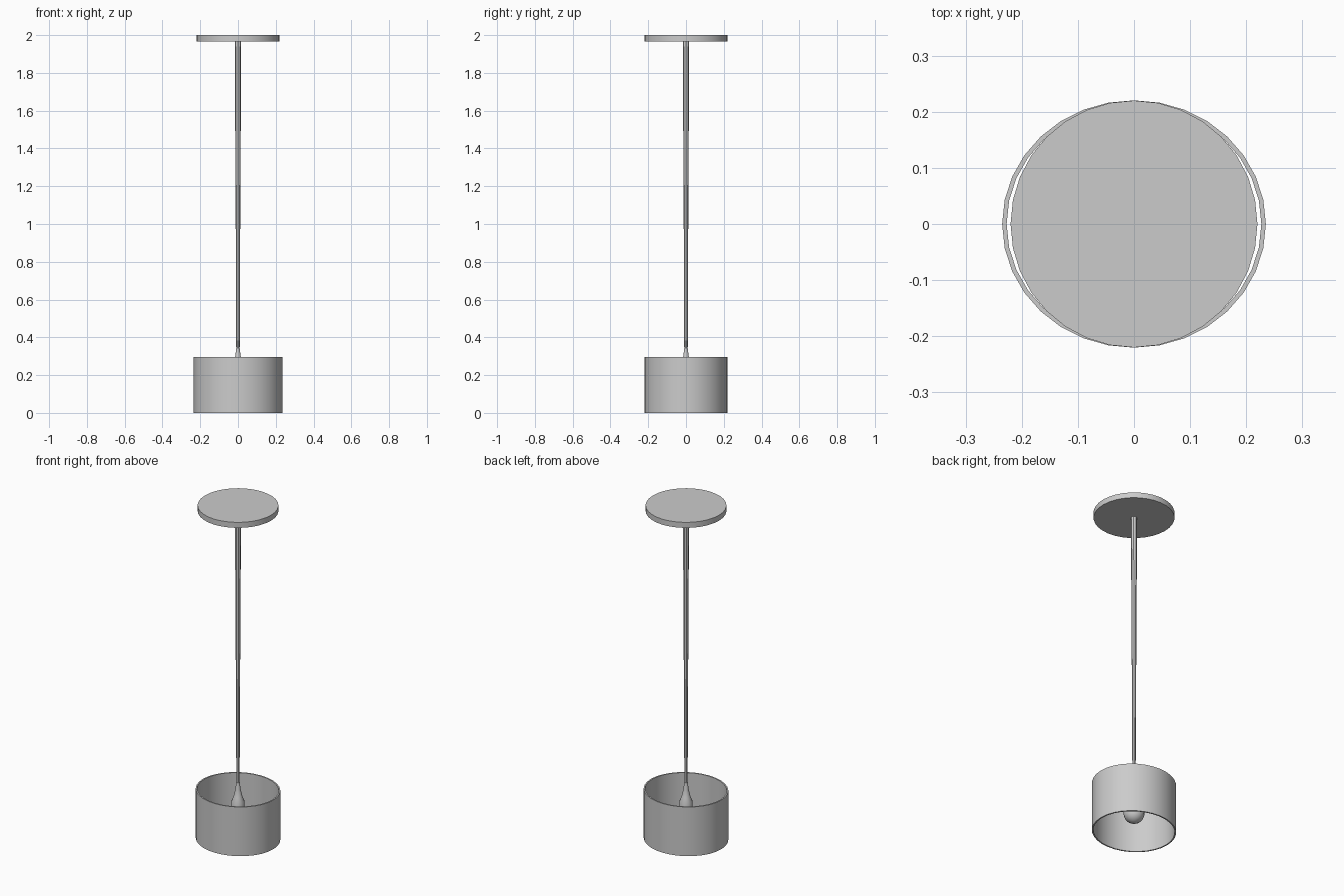
import bpy, bmesh, math

if "Cube" in bpy.data.objects:
    bpy.data.objects.remove(bpy.data.objects["Cube"])

def lathe(name, profile, sides, sx=1.0, sy=1.0, closed=False, angle=30):
    """Revolve an (r, z) profile about z; open profiles get capped ends."""
    bm = bmesh.new()
    rings = [[bm.verts.new((r * sx * math.cos(2 * math.pi * i / sides),
                            r * sy * math.sin(2 * math.pi * i / sides), z))
              for i in range(sides)] for r, z in profile]
    pairs = list(zip(rings, rings[1:]))
    if closed:
        pairs.append((rings[-1], rings[0]))
    for a, b in pairs:
        for i in range(sides):
            j = (i + 1) % sides
            bm.faces.new((a[i], a[j], b[j], b[i]))
    if not closed:
        bm.faces.new(rings[0])
        bm.faces.new(rings[-1])
    bmesh.ops.recalc_face_normals(bm, faces=bm.faces)
    mesh = bpy.data.meshes.new(name)
    bm.to_mesh(mesh)
    bm.free()
    ob = bpy.data.objects.new(name, mesh)
    bpy.context.collection.objects.link(ob)
    bpy.ops.object.select_all(action='DESELECT')
    ob.select_set(True)
    bpy.context.view_layer.objects.active = ob
    bpy.ops.object.shade_smooth_by_angle(angle=math.radians(angle))
    return ob

# Ceiling plate
lathe("ceiling_plate", [(0.22, 1.967), (0.22, 2.0)], 32)

# Hanging rod, slightly tapered towards the lamp
lathe("hanging_rod", [(0.009, 0.26), (0.010, 0.6), (0.017, 1.97)], 8)

# Drum shade: thin wall, open at top and bottom, slightly oval
lathe("drum_shade", [(0.235, 0.0), (0.235, 0.295), (0.227, 0.295), (0.227, 0.0)],
      32, sy=0.938, closed=True)

# Lamp holder flaring down from the rod
lathe("lamp_holder", [(0.010, 0.34), (0.014, 0.30), (0.024, 0.255),
                      (0.036, 0.225), (0.036, 0.17)], 16)

# Round bulb with a neck
R, zc = 0.057, 0.112
bulb = [(0.03, 0.185)] + [(R * math.cos(math.radians(a)), zc + R * math.sin(math.radians(a)))
                          for a in (50, 30, 10, -10, -30, -50, -70, -86)]
lathe("bulb", bulb, 20)
